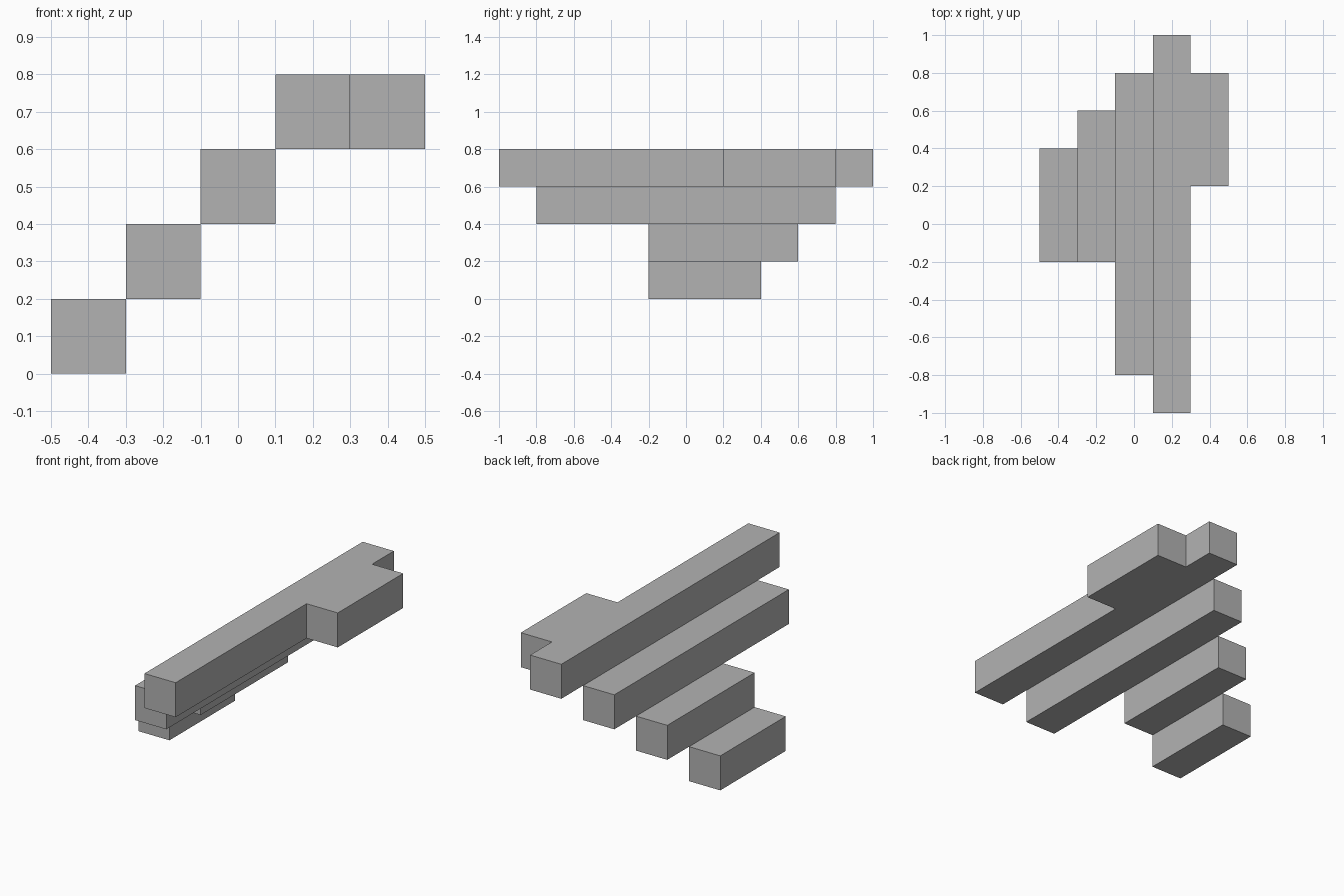
import bpy
import bmesh

cube = bpy.data.objects.get("Cube")
if cube:
    bpy.data.objects.remove(cube, do_unlink=True)

SIZE = 0.2  # width and height of every beam

grey = bpy.data.materials.new("plain_grey")
grey.use_nodes = True
colour = (0.45, 0.45, 0.45, 1)
grey.diffuse_color = colour
grey.node_tree.nodes["Principled BSDF"].inputs["Base Color"].default_value = colour


def slab(name, outline, z):
    """Extrude a flat outline upward into a block one beam high."""
    bm = bmesh.new()
    face = bm.faces.new([bm.verts.new((x, y, z)) for x, y in outline])
    result = bmesh.ops.extrude_face_region(bm, geom=[face])
    top = [v for v in result["geom"] if isinstance(v, bmesh.types.BMVert)]
    bmesh.ops.translate(bm, verts=top, vec=(0, 0, SIZE))
    bmesh.ops.recalc_face_normals(bm, faces=bm.faces)
    mesh = bpy.data.meshes.new(name)
    bm.to_mesh(mesh)
    bm.free()
    mesh.materials.append(grey)
    obj = bpy.data.objects.new(name, mesh)
    bpy.context.collection.objects.link(obj)


# Three plain beams, each a step higher and further left
beams = [("bottom_beam", -0.2, 0.4),
         ("lower_middle_beam", -0.2, 0.6),
         ("upper_middle_beam", -0.8, 0.8)]
for step, (name, front, back) in enumerate(beams):
    x = -0.5 + step * SIZE
    slab(name, [(x, front), (x + SIZE, front), (x + SIZE, back), (x, back)],
         step * SIZE)

# Longest beam with a side block in one piece
slab("top_beam", [(0.1, -1), (0.3, -1), (0.3, 0.2), (0.5, 0.2),
                  (0.5, 0.8), (0.3, 0.8), (0.3, 1), (0.1, 1)], 3 * SIZE)
